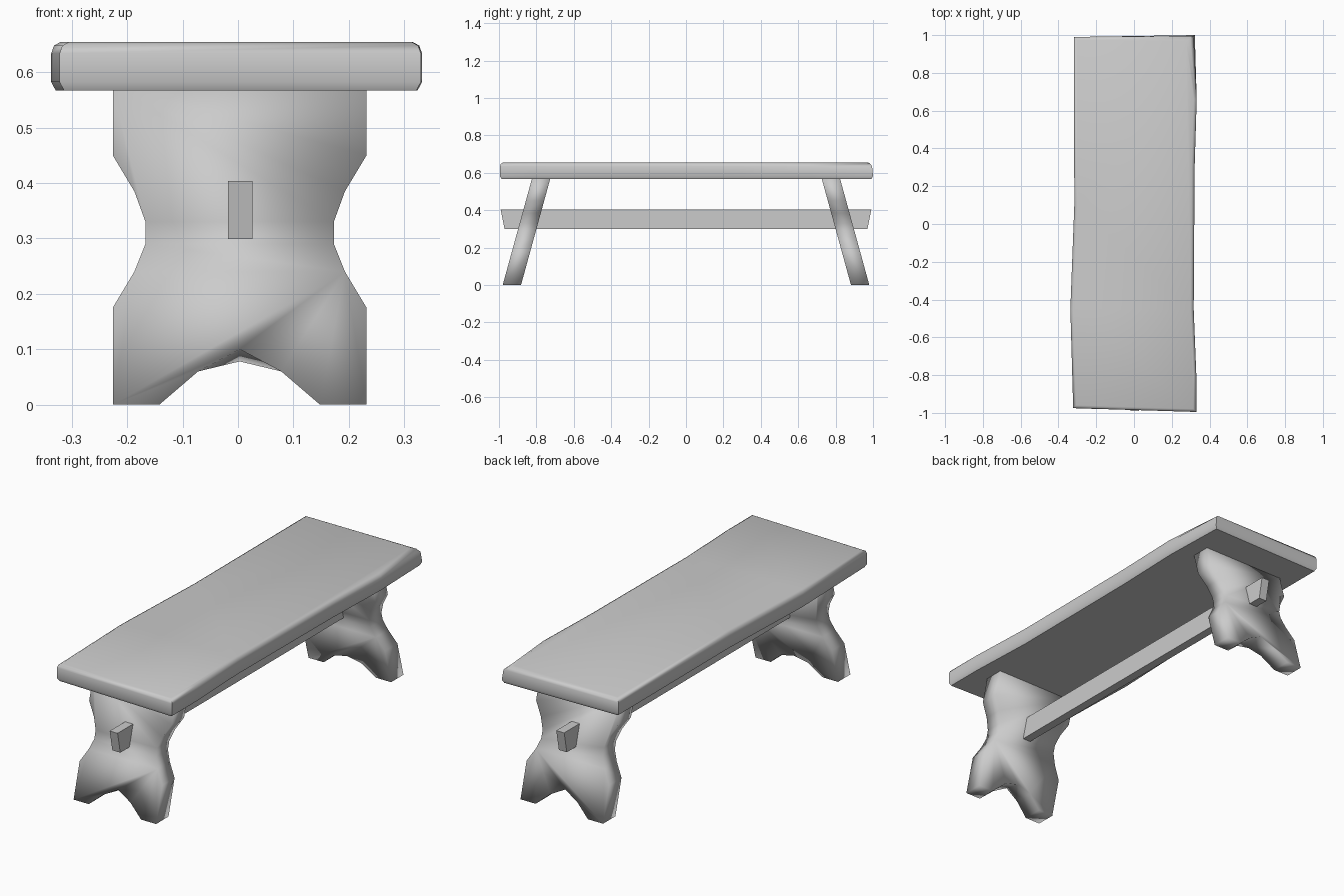
import bpy, bmesh

if "Cube" in bpy.data.objects:
    bpy.data.objects.remove(bpy.data.objects["Cube"])


def loft(name, rings, angle=None):
    """Skin equal-length closed rings, cap both ends and shade smooth."""
    bm = bmesh.new()
    loops = [[bm.verts.new(p) for p in ring] for ring in rings]
    n = len(loops[0])
    for a, b in zip(loops, loops[1:]):
        for i in range(n):
            j = (i + 1) % n
            bm.faces.new((a[i], a[j], b[j], b[i]))
    bm.faces.new(loops[0])
    bm.faces.new(loops[-1])
    bmesh.ops.recalc_face_normals(bm, faces=bm.faces)
    mesh = bpy.data.meshes.new(name)
    bm.to_mesh(mesh)
    bm.free()
    obj = bpy.data.objects.new(name, mesh)
    bpy.context.collection.objects.link(obj)
    bpy.ops.object.select_all(action='DESELECT')
    obj.select_set(True)
    bpy.context.view_layer.objects.active = obj
    if angle is None:
        bpy.ops.object.shade_smooth()
    else:
        bpy.ops.object.shade_smooth_by_angle(angle=angle)
    return obj


# Seat: hand-hewn plank, slightly wavy outline with worn edges
outline = [(-0.322, -0.975), (0.33, -0.995), (0.33, -0.8), (0.316, -0.45),
           (0.321, 0.3), (0.332, 0.66), (0.322, 1.0), (-0.318, 0.99),
           (-0.316, 0.1), (-0.337, -0.45)]


def seat_ring(z, inset, chip=(0, 0)):
    ring = []
    for i, (x, y) in enumerate(outline):
        px = x - inset if x > 0 else x + inset
        py = y
        if abs(y) > 0.9:
            py = y - inset if y > 0 else y + inset
        if i == 6:
            px -= chip[0]
            py -= chip[1]
        ring.append((px, py, z))
    return ring


loft("seat", [seat_ring(0.567, 0.008), seat_ring(0.582, 0.0),
              seat_ring(0.634, 0.0, (0.006, 0.005)),
              seat_ring(0.648, 0.005, (0.018, 0.01)),
              seat_ring(0.654, 0.016, (0.03, 0.016))], 0.8)

# Legs: waisted, notched boards splayed outwards
half = [(0.229, 0.575), (0.229, 0.45), (0.19, 0.385), (0.17, 0.33),
        (0.17, 0.29), (0.19, 0.24), (0.229, 0.175), (0.229, 0.0),
        (0.145, 0.0), (0.075, 0.06)]


def leg(name, side):
    def ring(y0, notch):
        pts = half + [(0, notch)] + [(-x, z) for x, z in reversed(half)]
        return [(x + 0.003, side * (y0 - 0.275 * z), z) for x, z in pts]
    loft(name, [ring(0.882, 0.078), ring(0.98, 0.1)])


leg("front_leg", -1)
leg("back_leg", 1)

# Stretcher: long rail passing through both legs
section = [(-0.018, 0.299), (0.026, 0.299), (0.026, 0.404), (-0.018, 0.404)]
loft("stretcher", [[(x, s * (0.97 + 0.2 * (z - 0.299)), z) for x, z in section]
                   for s in (-1, 1)], 0.6)
